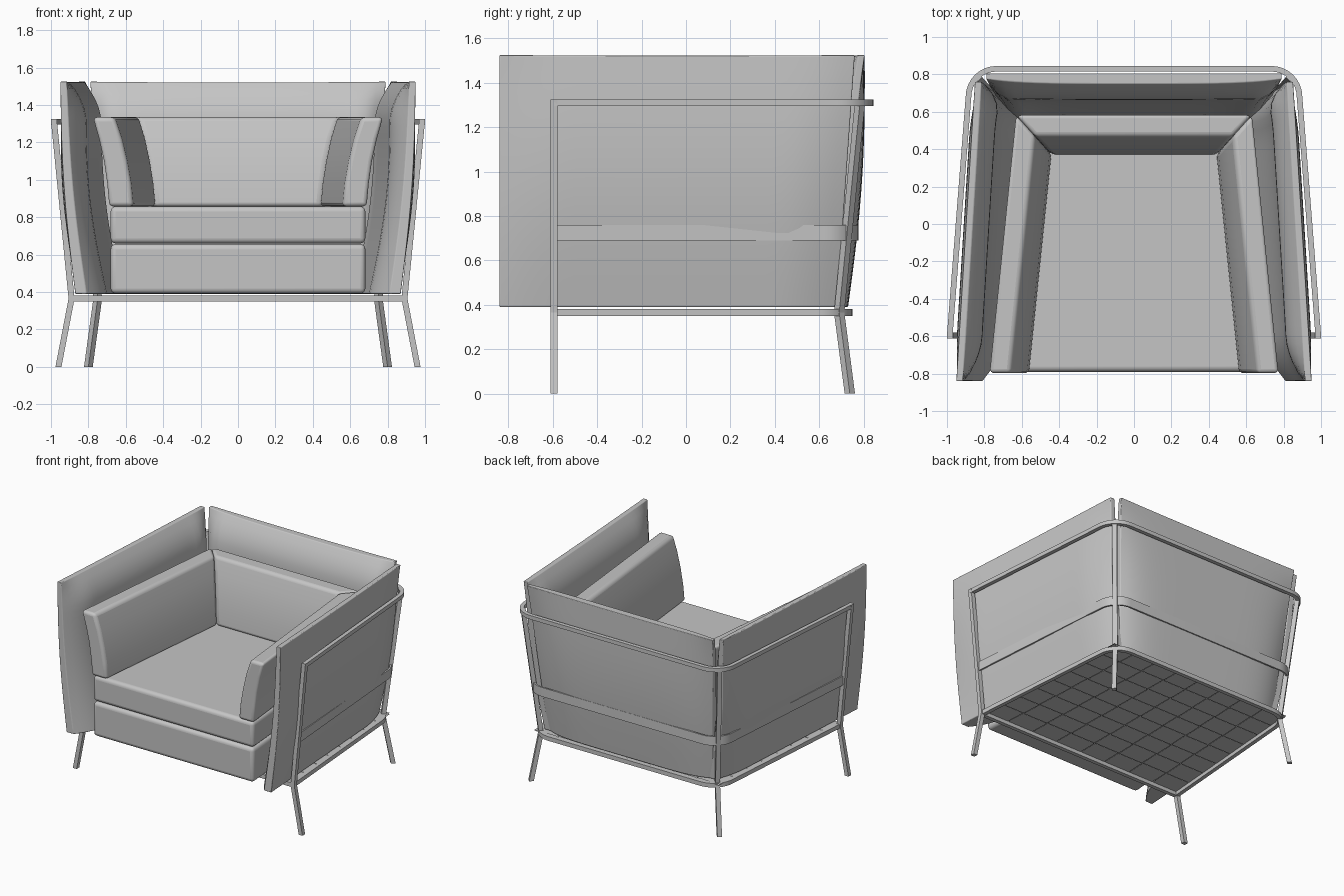
import bpy, bmesh, math

cube = bpy.data.objects.get("Cube")
if cube:
    bpy.data.objects.remove(cube)

grey = bpy.data.materials.new("plain_grey")
grey.use_nodes = True
grey.diffuse_color = (0.56, 0.56, 0.56, 1)
grey.node_tree.nodes["Principled BSDF"].inputs["Base Color"].default_value = (0.56, 0.56, 0.56, 1)


def lerp(a, b, t):
    return a + (b - a) * t


def finish(name, bm, bevel=0, smooth=False):
    bmesh.ops.recalc_face_normals(bm, faces=bm.faces)
    mesh = bpy.data.meshes.new(name)
    bm.to_mesh(mesh)
    bm.free()
    mesh.materials.append(grey)
    obj = bpy.data.objects.new(name, mesh)
    bpy.context.collection.objects.link(obj)
    if bevel:
        mod = obj.modifiers.new("soft_edge", "BEVEL")
        mod.width, mod.segments = bevel, 4
        mod.limit_method, mod.angle_limit = "ANGLE", math.radians(35)
    if smooth:
        bpy.ops.object.select_all(action="DESELECT")
        obj.select_set(True)
        bpy.context.view_layer.objects.active = obj
        bpy.ops.object.shade_smooth_by_angle(angle=math.radians(40))
    return obj


def loft(name, rings, bevel=0, smooth=False):
    """Skin a row of matching closed rings and cap both ends."""
    bm = bmesh.new()
    rows = [[bm.verts.new(p) for p in ring] for ring in rings]
    n = len(rows[0])
    for a, b in zip(rows, rows[1:]):
        for i in range(n):
            j = (i + 1) % n
            bm.faces.new((a[i], a[j], b[j], b[i]))
    bm.faces.new(rows[0])
    bm.faces.new(rows[-1])
    return finish(name, bm, bevel, smooth)


def rail(name, path, z, w, h):
    """Flat bar following a level path."""
    rings = []
    for i, (x, y) in enumerate(path):
        x0, y0 = path[max(i - 1, 0)]
        x1, y1 = path[min(i + 1, len(path) - 1)]
        d = math.hypot(x1 - x0, y1 - y0)
        nx, ny = (y1 - y0) / d * w / 2, -(x1 - x0) / d * w / 2
        rings.append([(x + s * nx, y + s * ny, z + k * h / 2)
                      for s, k in ((1, 1), (-1, 1), (-1, -1), (1, -1))])
    loft(name, rings, smooth=True)


def post(name, path, w, turn=0):
    """Square leg through the given points, turned about the vertical."""
    r = w / math.sqrt(2)
    corners = [math.radians(45 + turn + 90 * k) for k in range(4)]
    loft(name, [[(x + r * math.cos(a), y + r * math.sin(a), z) for a in corners]
                for x, y, z in path])


def u_path(t):
    """Rounded outline of the frame, t = 0 at the base and 1 at the top."""
    xf, xb, yb, r = lerp(0.885, 0.985, t), lerp(0.795, 0.885, t), lerp(0.735, 0.83, t), 0.15
    half = [(xf, -0.595)]
    for k in range(9):
        a = math.pi / 2 * k / 8
        half.append((xb - r + r * math.cos(a), yb - r + r * math.sin(a)))
    return half + [(-x, y) for x, y in reversed(half)]


# Metal frame
rail("bottom_rail", u_path(0), 0.365, 0.03, 0.032)
rail("middle_strap", u_path(0.385), 0.725, 0.012, 0.07)
rail("top_rail", u_path(1), 1.31, 0.03, 0.03)
rail("front_rail", [(-0.9, -0.595), (0.9, -0.595)], 0.365, 0.03, 0.032)
for side, s in (("left", 1), ("right", -1)):
    post(side + "_front_leg", [(s * 0.96, -0.595, 0), (s * 0.89, -0.595, 0.365),
                               (s * 0.985, -0.595, 1.325)], 0.032)
    post(side + "_back_leg", [(s * 0.80, 0.738, 0), (s * 0.75, 0.69, 0.365),
                              (s * 0.835, 0.785, 1.325)], 0.033, 45)

# Woven webbing under the seat
N = 8


def web_point(u, v, z):
    y = lerp(-0.59, 0.72, v)
    return (lerp(-1, 1, u) * (0.88 - 0.07 * (y + 0.6)), y, z)


for along in (0, 1):
    bm = bmesh.new()
    for i in range(N):
        for j in range(N):
            z = 0.381 + (0.004 if (i + j + along) % 2 else -0.004)
            # each strap is a little narrower than its cell only across its length
            cell = ((i + 0.02, j), (i + 0.98, j), (i + 0.98, j + 1), (i + 0.02, j + 1))
            bm.faces.new([bm.verts.new(web_point(*((p / N, q / N) if along else (q / N, p / N)), z))
                          for p, q in cell])
    finish(("long" if along else "cross") + "_webbing", bm)


# Padded shell panels
def panel(name, outer, inner, nu=32, nv=24):
    bm = bmesh.new()
    sheets = [[[bm.verts.new(f(i / nu, j / nv)) for j in range(nv + 1)]
               for i in range(nu + 1)] for f in (outer, inner)]
    for g in sheets:
        for i in range(nu):
            for j in range(nv):
                bm.faces.new((g[i][j], g[i + 1][j], g[i + 1][j + 1], g[i][j + 1]))
    o, n = sheets
    rim = [(i, 0) for i in range(nu)] + [(nu, j) for j in range(nv)]
    rim += [(i, nv) for i in range(nu, 0, -1)] + [(0, j) for j in range(nv, 0, -1)]
    for (a, b), (c, d) in zip(rim, rim[1:] + rim[:1]):
        bm.faces.new((o[a][b], o[c][d], n[c][d], n[a][b]))
    return finish(name, bm, 0.005, True)


def ramp(distance, width):
    """Rises quickly from a thin edge to the full padding."""
    t = min(1, max(0, distance) / width)
    return t * (2 - t)


def side_outer(u, v):
    y = lerp(-0.84, lerp(0.68, 0.76, v), u)
    curl = max(0, (u - 0.82) / 0.18) ** 2 * 0.05 * (1 - v ** 4)
    bulge = math.sin(math.pi * v) * (0.02 + 0.025 * ramp(u, 0.2))
    x = lerp(0.87, 0.95, v) + bulge - 0.062 * (y + 0.84) - curl
    return (x, y, 0.39 + 1.135 * v - 0.003 * math.sin(math.pi * u) * v)


def side_inner(u, v):
    x, y, z = side_outer(u, v)
    padding = ramp(u, 0.16) * ramp(1 - u, 0.1) * ramp(1 - v, 0.2)
    return (x - lerp(0.06, 0.035, v) - 0.095 * padding, y, z)


def back_outer(u, v):
    s = 2 * u - 1
    y = lerp(0.73, 0.805, v) + 0.025 * math.sin(math.pi * v) - 0.06 * s ** 6 * (1 - v ** 3)
    return (s * lerp(0.70, 0.79, v), y, 0.39 + 1.135 * v - 0.005 * (1 - s * s) * v)


def back_inner(u, v):
    x, y, z = back_outer(u, v)
    s = 2 * u - 1
    padding = ramp(1 - abs(s), 0.16) * ramp(1 - v, 0.2)
    return (x, y - lerp(0.06, 0.055 - 0.025 * s ** 4, v) - 0.085 * padding, z)


def mirrored(f):
    def g(u, v):
        x, y, z = f(u, v)
        return (-x, y, z)
    return g


panel("left_side_panel", side_outer, side_inner)
panel("right_side_panel", mirrored(side_outer), mirrored(side_inner))
panel("back_panel", back_outer, back_inner)

# Seat base and seat cushion
for name, z0, z1 in (("seat_base", 0.392, 0.657), ("seat_cushion", 0.66, 0.858)):
    loft(name, [[(-0.683, -0.79, z), (0.683, -0.79, z), (0.58, 0.58, z), (-0.58, 0.58, z)]
                for z in (z0, z1)], 0.028, True)

# Arm and back cushions, one curved section turned around the mitred corners
section = [(0, 0.858), (0.012, 0.98), (0.033, 1.1), (0.062, 1.22), (0.1, 1.335),
           (0.217, 1.335), (0.185, 1.22), (0.158, 1.1), (0.141, 0.98), (0.13, 0.858)]


def arm_ring(s, corner):
    if corner:
        return [(s * (0.44 + 0.9 * u), 0.37 + u, z) for u, z in section]
    return [(s * (0.56 + u), -0.797, z) for u, z in section]


for side, s in (("left", 1), ("right", -1)):
    loft(side + "_arm_cushion", [arm_ring(s, False), arm_ring(s, True)], 0.022, True)
loft("back_cushion", [arm_ring(1, True), arm_ring(-1, True)], 0.022, True)
